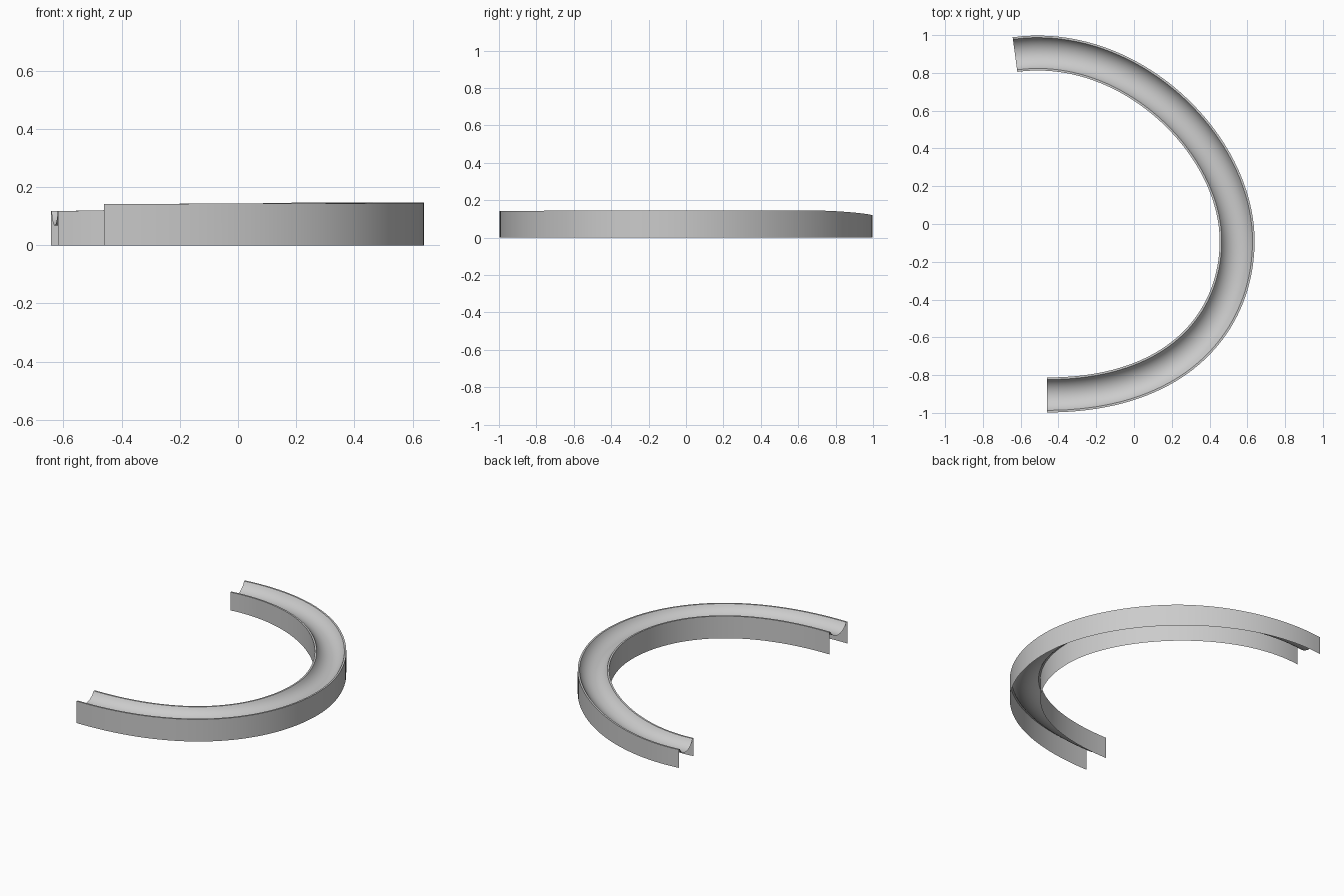
import bpy, bmesh, math
from mathutils import Vector

if "Cube" in bpy.data.objects:
    bpy.data.objects.remove(bpy.data.objects["Cube"])

HALF, RIM, DEPTH = 0.0925, 0.011, 0.05
N, G = 40, 16


def bezier(p, t):
    """Point and tangent on a cubic curve."""
    a, b, c, d = (Vector(q) for q in p)
    s = 1 - t
    pos = a * s**3 + b * 3 * s * s * t + c * 3 * s * t * t + d * t**3
    tan = (b - a) * s * s + (c - b) * 2 * s * t + (d - c) * t * t
    return pos, tan.normalized()


# Centre line: two curves meeting at the outermost point
first = [(-0.46, -0.905), (0.25, -0.905), (0.546, -0.5), (0.546, -0.09)]
last = [(0.546, -0.09), (0.546, 0.42), (-0.02, 0.979), (-0.63, 0.897)]

stations = []
for i in range(N):
    t = i / N
    stations.append((*bezier(first, t), 0.142 + 0.004 * t))
for i in range(N + 1):
    t = i / N
    u = max(0, (t - 0.45) / 0.55)
    stations.append((*bezier(last, t), 0.146 - 0.028 * u * u * (3 - 2 * u)))


# Cross-section: wall, rim, rounded groove, rim, wall (None = ground level)
w = HALF - RIM
radius = (w * w + DEPTH * DEPTH) / (2 * DEPTH)
sweep = math.asin(w / radius)
groove = []
for k in range(G + 1):
    a = sweep * (2 * k / G - 1)
    groove.append((radius * math.sin(a), radius - DEPTH - radius * math.cos(a)))
profile = [(-HALF, None), (-HALF, 0), *groove, (HALF, 0), (HALF, None)]

# Sweep the section along the centre line
bm = bmesh.new()
rows = []
for pos, tan, top in stations:
    side = Vector((tan.y, -tan.x))
    row = []
    for off, dz in profile:
        p = pos + side * off
        row.append(bm.verts.new((p.x, p.y, 0 if dz is None else top + dz)))
    rows.append(row)
for r0, r1 in zip(rows, rows[1:]):
    for j in range(len(profile) - 1):
        bm.faces.new((r0[j], r0[j + 1], r1[j + 1], r1[j]))
bmesh.ops.recalc_face_normals(bm, faces=bm.faces)
if max(bm.faces, key=lambda f: f.calc_center_median().z).normal.z < 0:
    bmesh.ops.reverse_faces(bm, faces=bm.faces)

mesh = bpy.data.meshes.new("curved_track")
bm.to_mesh(mesh)
bm.free()
track = bpy.data.objects.new("curved_track", mesh)
bpy.context.collection.objects.link(track)
bpy.context.view_layer.objects.active = track
track.select_set(True)
bpy.ops.object.shade_smooth_by_angle(angle=math.radians(25))
